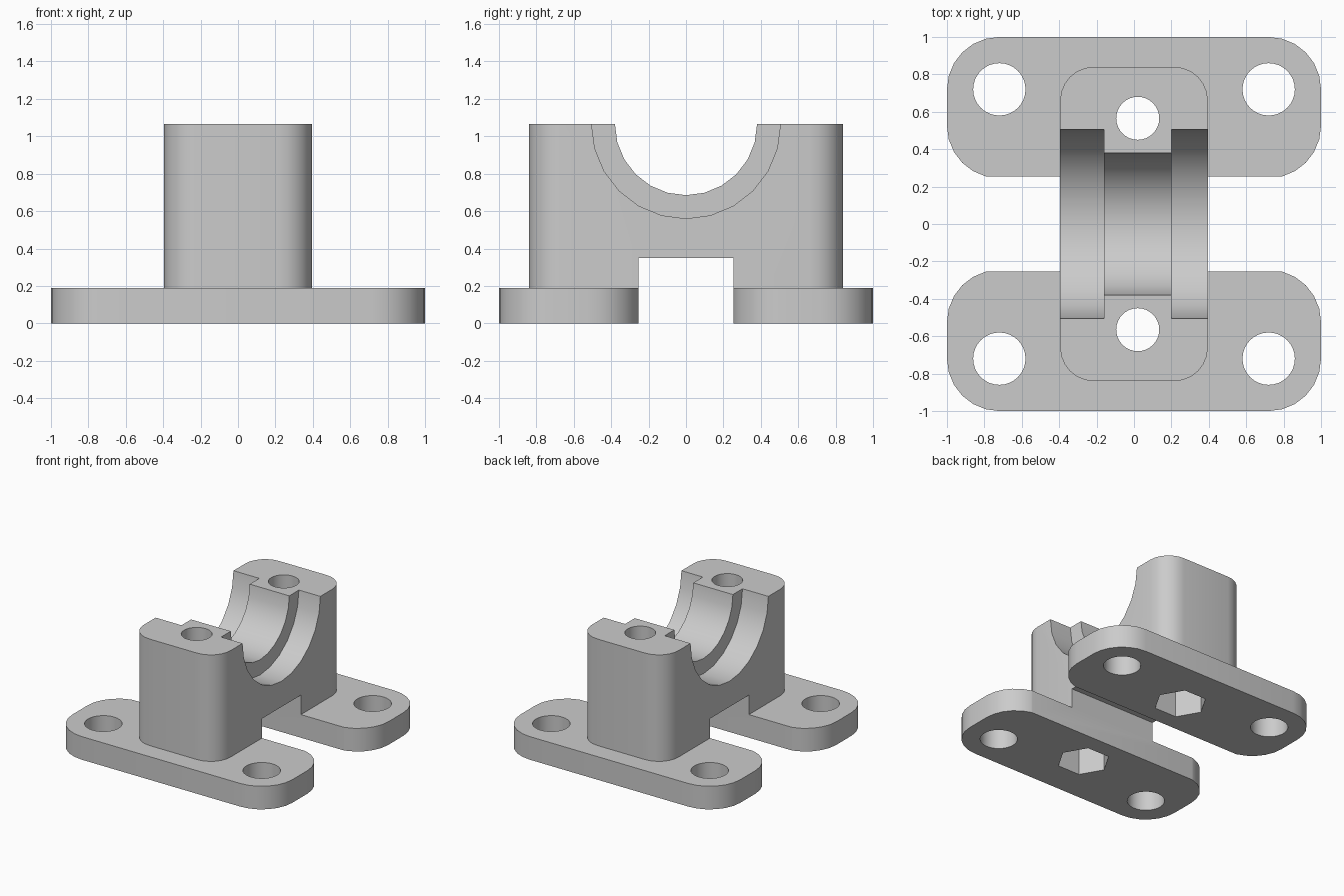
import bpy, bmesh
from math import pi, sin, cos

old = bpy.data.objects.get("Cube")
if old:
    bpy.data.objects.remove(old, do_unlink=True)

grey = bpy.data.materials.new("light grey")
grey.use_nodes = True
grey.diffuse_color = (0.6, 0.6, 0.6, 1)
grey.node_tree.nodes["Principled BSDF"].inputs["Base Color"].default_value = (0.6, 0.6, 0.6, 1)


def prism(name, outline, place, depth):
    """Extrude a 2D outline by the vector depth; place maps 2D to 3D."""
    bm = bmesh.new()
    face = bm.faces.new([bm.verts.new(place(u, v)) for u, v in outline])
    new = bmesh.ops.extrude_face_region(bm, geom=[face])["geom"]
    verts = [g for g in new if isinstance(g, bmesh.types.BMVert)]
    bmesh.ops.translate(bm, verts=verts, vec=depth)
    bmesh.ops.recalc_face_normals(bm, faces=bm.faces)
    mesh = bpy.data.meshes.new(name)
    bm.to_mesh(mesh)
    bm.free()
    mesh.materials.append(grey)
    obj = bpy.data.objects.new(name, mesh)
    bpy.context.collection.objects.link(obj)
    return obj


def upright(name, outline, z0, z1):
    return prism(name, outline, lambda u, v: (u, v, z0), (0, 0, z1 - z0))


def across(name, outline, x0, x1):
    return prism(name, outline, lambda u, v: (x0, u, v), (x1 - x0, 0, 0))


def circle(cx, cy, r, n):
    return [(cx + r * cos(2 * pi * i / n), cy + r * sin(2 * pi * i / n)) for i in range(n)]


def rounded(x0, x1, y0, y1, r, n=6):
    corners = [(x1 - r, y1 - r), (x0 + r, y1 - r), (x0 + r, y0 + r), (x1 - r, y0 + r)]
    return [(cx + r * cos((q + i / n) * pi / 2), cy + r * sin((q + i / n) * pi / 2))
            for q, (cx, cy) in enumerate(corners) for i in range(n + 1)]


def rect(x0, x1, y0, y1):
    return [(x0, y0), (x1, y0), (x1, y1), (x0, y1)]


def combine(target, tool, operation):
    mod = target.modifiers.new("combine", "BOOLEAN")
    mod.operation, mod.solver, mod.object = operation, "EXACT", tool
    bpy.context.view_layer.objects.active = target
    bpy.ops.object.modifier_apply(modifier=mod.name)
    bpy.data.objects.remove(tool, do_unlink=True)


TOP, PLATE, BORE_Z = 1.065, 0.19, 1.065

# Central block with the two mounting feet
body = upright("bearing_bracket", rounded(-0.395, 0.395, -0.84, 0.84, 0.18), 0.05, TOP)
for s in (-1, 1):
    y0, y1 = sorted((s * 0.245, s))
    combine(body, upright("foot", rounded(-1, 1, y0, y1, 0.28), 0, PLATE), "UNION")

# Channel under the bridge
combine(body, across("channel", rect(-0.253, 0.253, -0.3, 0.35), -1.3, 1.3), "DIFFERENCE")

# Half-round saddle with a wider recess on each side of a rib
combine(body, across("saddle", circle(0, BORE_Z, 0.38, 24), -0.6, 0.6), "DIFFERENCE")
for x0, x1 in ((-0.6, -0.16), (0.2, 0.6)):
    combine(body, across("recess", circle(0, BORE_Z, 0.505, 24), x0, x1), "DIFFERENCE")

# Foot holes, cap bolt holes and hexagonal nut pockets
for s in (-1, 1):
    for x in (-0.72, 0.72):
        combine(body, upright("foot_hole", circle(x, s * 0.72, 0.14, 32), -0.2, 0.4), "DIFFERENCE")
    combine(body, upright("bolt_hole", circle(0.02, s * 0.565, 0.115, 32), -0.2, 1.3), "DIFFERENCE")
    combine(body, upright("nut_pocket", circle(0.02, s * 0.565, 0.2, 6), -0.2, 0.3), "DIFFERENCE")

# Smooth rounds, sharp edges
bpy.ops.object.select_all(action="DESELECT")
body.select_set(True)
bpy.context.view_layer.objects.active = body
bpy.ops.object.shade_smooth_by_angle()
